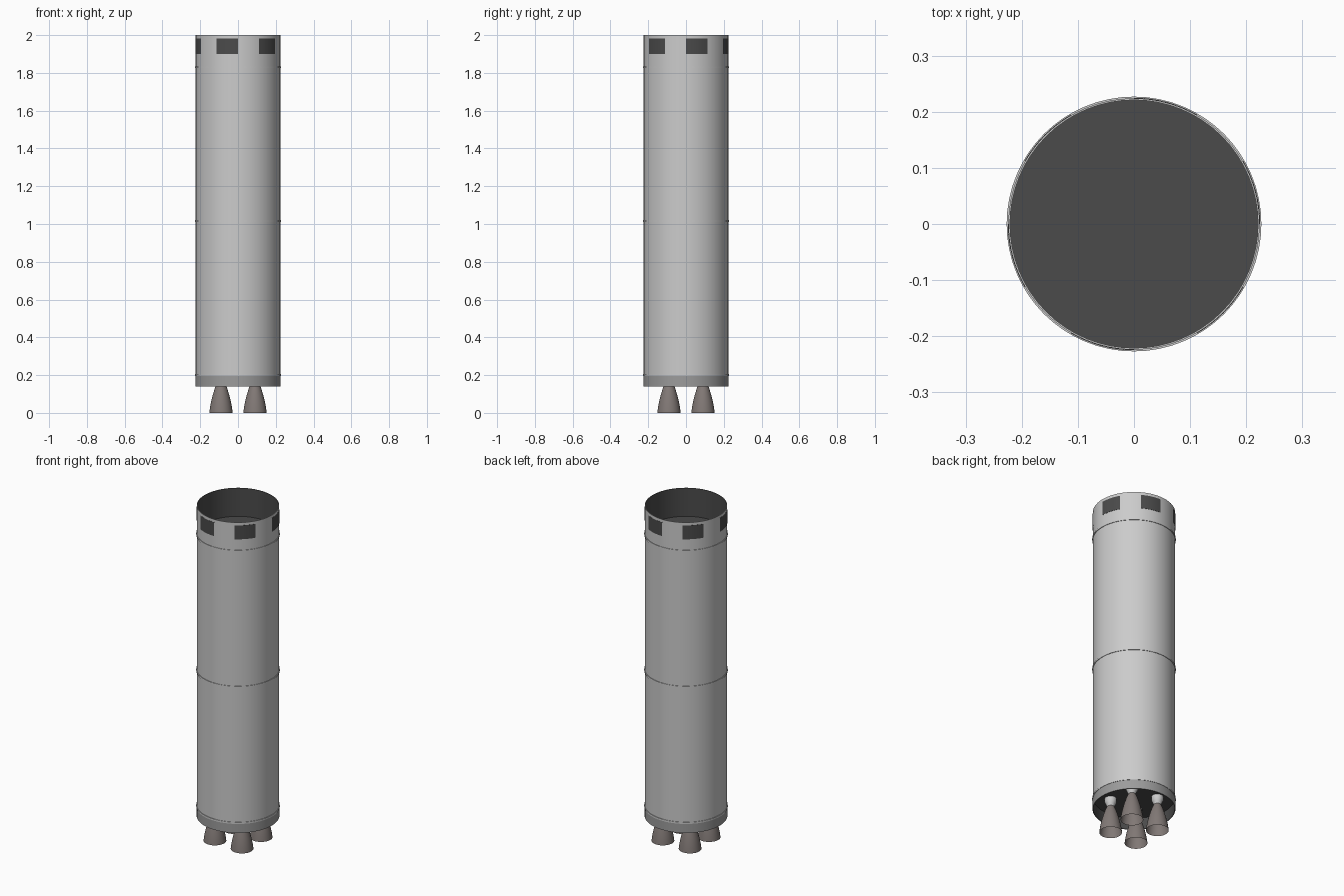
import bpy, bmesh
from math import sin, cos, pi, radians

if "Cube" in bpy.data.objects:
    bpy.data.objects.remove(bpy.data.objects["Cube"])


def material(name, rgb):
    m = bpy.data.materials.new(name)
    m.diffuse_color = (*rgb, 1)
    m.use_nodes = True
    m.node_tree.nodes["Principled BSDF"].inputs["Base Color"].default_value = m.diffuse_color
    return m


dark = material("dark_grey", (0.07, 0.07, 0.07))
skirt_grey = material("skirt_grey", (0.33, 0.33, 0.33))
metal = material("nozzle_metal", (0.22, 0.19, 0.18))


def lathe(name, profile, loc=(0, 0, 0), mat=None, segs=64, a0=0.0, a1=2 * pi):
    """Revolve (radius, z) points about z; radius 0 makes a pole."""
    full = abs(a1 - a0 - 2 * pi) < 1e-6
    bm = bmesh.new()
    rows = []
    for i in range(segs if full else segs + 1):
        a = a0 + (a1 - a0) * i / segs
        rows.append([bm.verts.new((r * cos(a), r * sin(a), z)) for r, z in profile])
    for i in range(segs):
        p, q = rows[i], rows[(i + 1) % len(rows)]
        for j in range(len(profile) - 1):
            bm.faces.new((p[j], q[j], q[j + 1], p[j + 1]))
    bmesh.ops.remove_doubles(bm, verts=bm.verts, dist=1e-6)
    me = bpy.data.meshes.new(name)
    bm.to_mesh(me)
    bm.free()
    ob = bpy.data.objects.new(name, me)
    ob.location = loc
    bpy.context.collection.objects.link(ob)
    if mat:
        me.materials.append(mat)
    bpy.ops.object.select_all(action='DESELECT')
    ob.select_set(True)
    bpy.context.view_layer.objects.active = ob
    bpy.ops.object.shade_smooth_by_angle(angle=radians(35))
    return ob


R = 0.224    # body radius
RI = 0.221   # inner wall radius

# Tank sections and the open interstage with its rim
lathe("lower_tank", [(R, 0.20), (R, 1.015)])
lathe("upper_tank", [(R, 1.015), (R, 1.83)])
lathe("interstage", [(R, 1.83), (R, 2.0), (RI, 2.0)])

# Dark lining and floor inside the open top
lathe("interstage_lining", [(RI, 2.0), (RI, 1.83), (0, 1.83)], mat=dark)

# Engine skirt, with dark lining and base plate
lathe("engine_skirt", [(RI, 0.14), (R + 0.001, 0.14), (R + 0.001, 0.20)], mat=skirt_grey)
lathe("engine_bay_lining", [(0, 0.21), (RI, 0.21), (RI, 0.14)], mat=dark)

# Raised joint rings
for name, z in (("skirt_ring", 0.20), ("middle_ring", 1.015), ("upper_ring", 1.83)):
    o, h = R + 0.003, 0.005
    lathe(name, [(R - 0.001, z - h), (o, z - h), (o, z + h), (R - 0.001, z + h)])

# Six dark panels around the interstage, each 30 degrees wide
for k in range(6):
    o = R + 0.001
    lathe(f"dark_panel_{k + 1}",
          [(R, 1.90), (o, 1.90), (o, 1.983), (R, 1.983)],
          mat=dark, segs=8, a0=radians(60 * k), a1=radians(60 * k + 30))

# Four engines: flared bell plus combustion chamber
bell = [(0.020, 0.16), (0.031, 0.135), (0.042, 0.10), (0.051, 0.065),
        (0.058, 0.03), (0.062, 0.0)]
chamber = [(0.020, 0.16), (0.026, 0.175), (0.033, 0.19), (0.033, 0.21)]
n = 0
for x in (-0.09, 0.09):
    for y in (-0.09, 0.09):
        n += 1
        lathe(f"engine_bell_{n}", bell, (x, y, 0), metal, 32)
        lathe(f"engine_chamber_{n}", chamber, (x, y, 0), None, 32)
